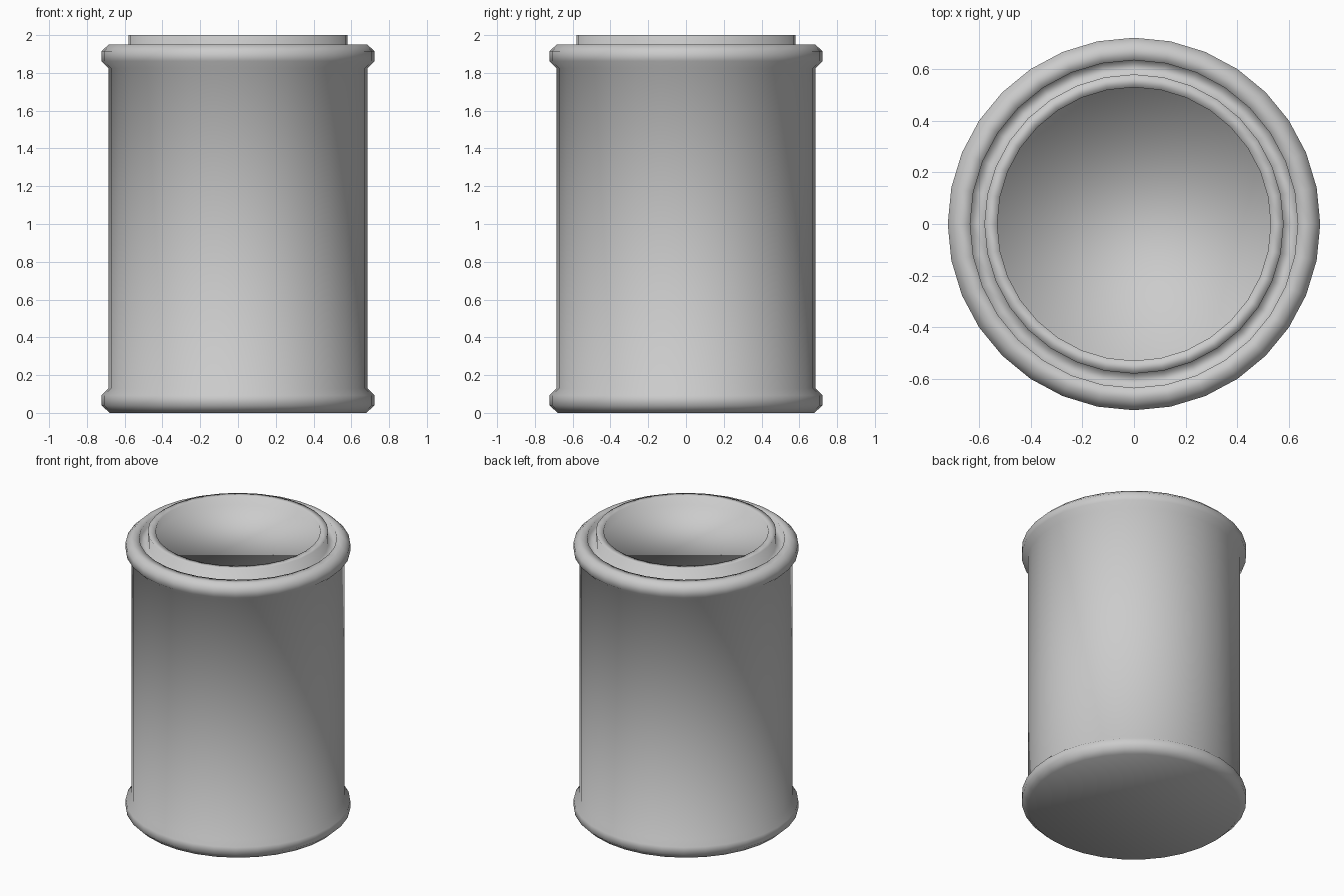
import bpy, bmesh, math

if "Cube" in bpy.data.objects:
    bpy.data.objects.remove(bpy.data.objects["Cube"])

SIDES = 32

# Half cross-section (radius, height) from the base up to the recessed lid
profile = [
    (0.68, 0.0), (0.722, 0.04), (0.722, 0.093), (0.685, 0.13),        # bottom rim
    (0.685, 1.825), (0.722, 1.862), (0.722, 1.915), (0.685, 1.95),    # wall, top rim
    (0.635, 1.95), (0.635, 1.91), (0.58, 1.91),                       # groove
    (0.58, 2.0), (0.53, 2.0), (0.53, 1.94),                           # raised lid lip
]


def lathe(name, points, sides):
    """Revolve a profile about z and close both ends with flat caps."""
    bm = bmesh.new()
    rings = []
    for r, z in points:
        rings.append([bm.verts.new((r * math.cos(2 * math.pi * i / sides),
                                    r * math.sin(2 * math.pi * i / sides), z))
                      for i in range(sides)])
    for low, high in zip(rings, rings[1:]):
        for i in range(sides):
            j = (i + 1) % sides
            bm.faces.new((low[i], low[j], high[j], high[i]))
    bm.faces.new(rings[0][::-1])
    bm.faces.new(rings[-1])
    for f in bm.faces:
        f.smooth = True
    mesh = bpy.data.meshes.new(name)
    bm.to_mesh(mesh)
    bm.free()
    obj = bpy.data.objects.new(name, mesh)
    bpy.context.collection.objects.link(obj)
    return obj


# Round metal can with rolled rims and a recessed lid, smooth all over
lathe("round_can", profile, SIDES)
